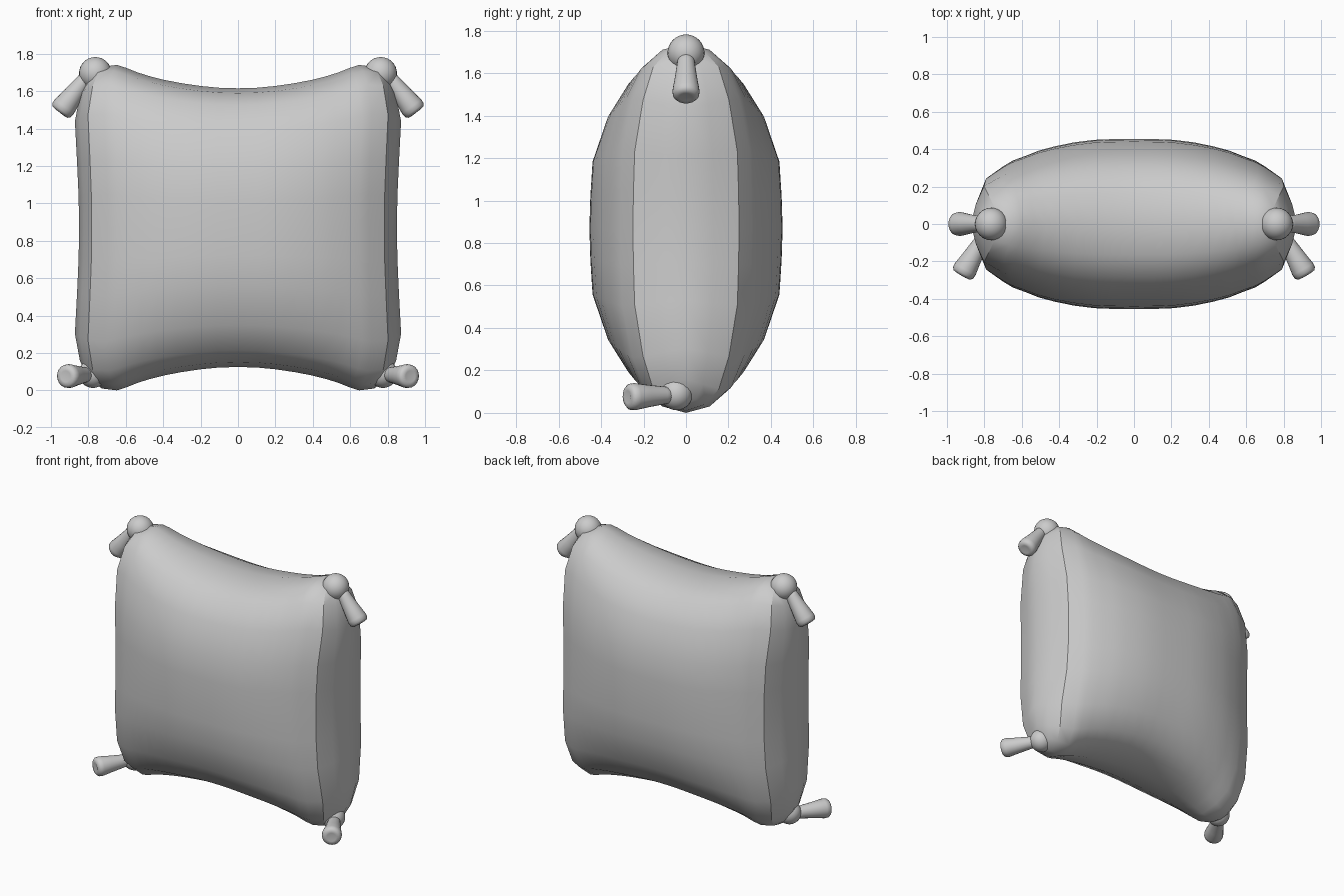
import bpy, bmesh
from mathutils import Vector

if "Cube" in bpy.data.objects:
    bpy.data.objects.remove(bpy.data.objects["Cube"])

MID = 0.87

# Cushion: width and height profiles, pinched towards the corners
CU = [0, .13, .25, .38, .5, .6, .68, .76, .82, .92, .97, 1]               # columns
H = [.745, .748, .757, .772, .79, .81, .83, .855, .87, .86, .835, .81]    # half height
FU = [.455, .454, .45, .436, .415, .392, .365, .34, .31, .25, .13, 0]     # depth
CV = [0, .2, .42, .7, .88, .965, 1]                                       # rows
W = [.85, .852, .86, .872, .845, .812, .79]                               # half width
GV = [1, .99, .967, .81, .62, .36, 0]                                     # depth factor


def build_cushion():
    bm = bmesh.new()
    nu, nv = len(CU) - 1, len(CV) - 1
    crease = nu - 2
    for side in (-1, 1):
        grid = {}
        for i in range(-nu, nu + 1):
            for j in range(-nv, nv + 1):
                a, b = abs(i), abs(j)
                x = CU[a] * W[b] * (1 if i >= 0 else -1)
                z = CV[b] * H[a] * (1 if j >= 0 else -1)
                grid[i, j] = bm.verts.new((x, side * FU[a] * GV[b], MID + z))
        for i in range(-nu, nu):
            for j in range(-nv, nv):
                f = bm.faces.new((grid[i, j], grid[i + 1, j],
                                  grid[i + 1, j + 1], grid[i, j + 1]))
                f.smooth = True
        # sharp border of the side panels
        for i in (-crease, crease):
            for j in range(-nv + 1, nv - 1):
                bm.edges.get((grid[i, j], grid[i, j + 1])).smooth = False
    bmesh.ops.remove_doubles(bm, verts=bm.verts, dist=0.0005)
    bmesh.ops.recalc_face_normals(bm, faces=bm.faces)
    finish(bm, "cushion")


def finish(bm, name):
    me = bpy.data.meshes.new(name)
    bm.to_mesh(me)
    bm.free()
    ob = bpy.data.objects.new(name, me)
    bpy.context.collection.objects.link(ob)
    return ob


def knob(name, centre, r):
    bm = bmesh.new()
    bmesh.ops.create_uvsphere(bm, u_segments=24, v_segments=16, radius=r)
    for f in bm.faces:
        f.smooth = True
    finish(bm, name).location = centre


def tassel(name, start, end):
    # flared profile spun around the tassel axis
    axis = Vector(end) - Vector(start)
    n = axis.length
    prof = [(0, 0), (.034, 0), (.042, .25), (.054, .6), (.064, .85),
            (.062, .94), (.05, .99), (.03, 1), (0, .96)]
    bm = bmesh.new()
    vs = [bm.verts.new((r, 0, t * n)) for r, t in prof]
    es = [bm.edges.new(p) for p in zip(vs, vs[1:])]
    bmesh.ops.spin(bm, geom=vs + es, cent=(0, 0, 0), axis=(0, 0, 1),
                   angle=6.2831853, steps=20, use_merge=False)
    bmesh.ops.remove_doubles(bm, verts=bm.verts, dist=0.0005)
    bmesh.ops.recalc_face_normals(bm, faces=bm.faces)
    for f in bm.faces:
        f.smooth = True
    ob = finish(bm, name)
    ob.location = start
    ob.rotation_mode = 'QUATERNION'
    ob.rotation_quaternion = axis.to_track_quat('Z', 'Y')


build_cushion()

# Corner knobs and tassels: upper ones hang outwards, lower ones point forwards
for s, label in ((-1, "left"), (1, "right")):
    knob("upper_knob_" + label, (s * .763, 0, 1.695), .087)
    tassel("upper_tassel_" + label, (s * .79, 0, 1.70), (s * .953, 0, 1.485))
    knob("lower_knob_" + label, (s * .775, -.045, .09), .077)
    tassel("lower_tassel_" + label, (s * .79, -.05, .085), (s * .922, -.275, .075))
